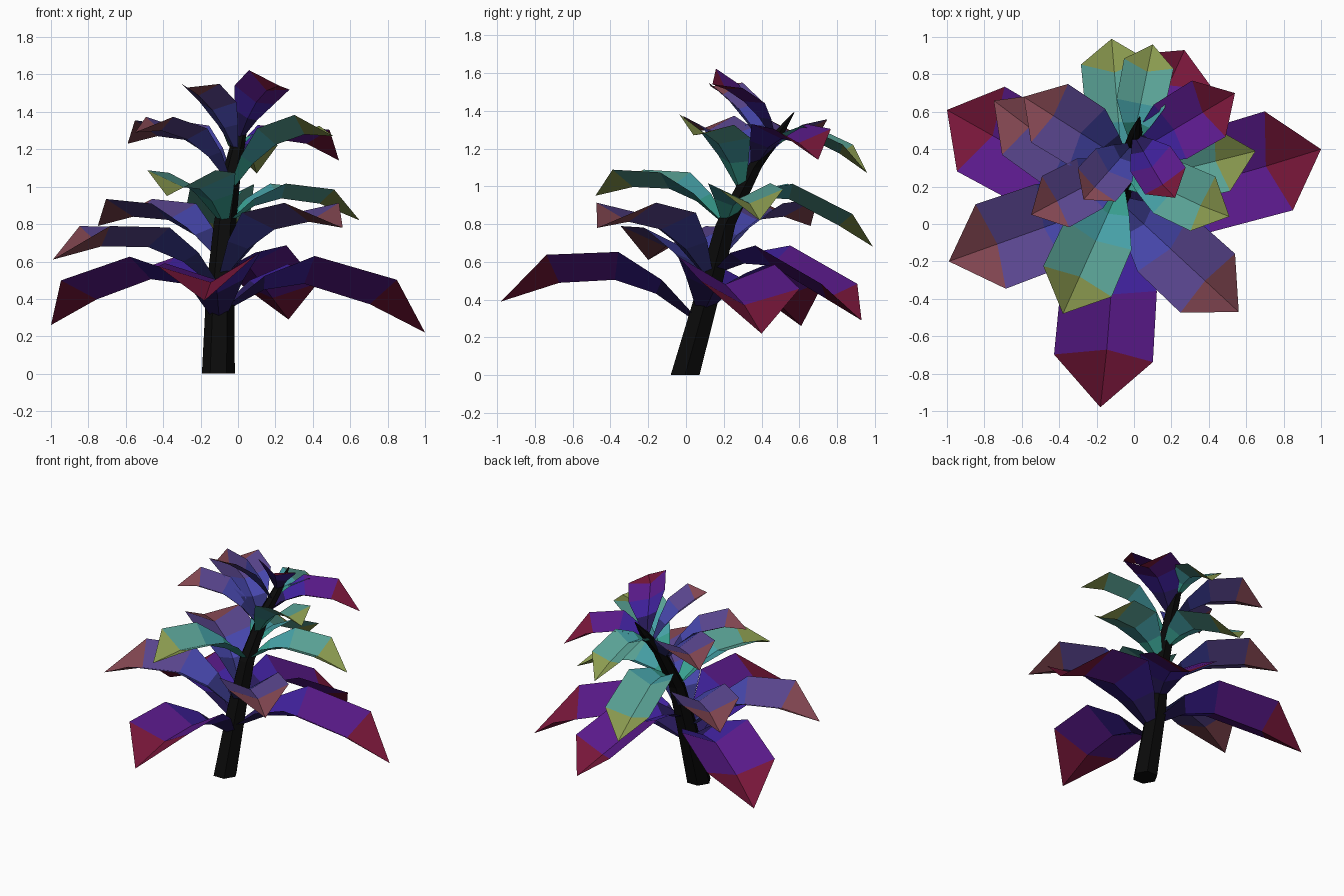
import bpy, math
from mathutils import Vector

if "Cube" in bpy.data.objects:
    bpy.data.objects.remove(bpy.data.objects["Cube"])


def material(name, rgb):
    m = bpy.data.materials.new(name)
    m.diffuse_color = (*rgb, 1)
    m.use_nodes = True
    m.node_tree.nodes["Principled BSDF"].inputs["Base Color"].default_value = m.diffuse_color
    return m


def build(name, verts, faces, mats, slots=None):
    mesh = bpy.data.meshes.new(name)
    mesh.from_pydata(verts, [], faces)
    for m in mats:
        mesh.materials.append(m)
    if slots:
        mesh.polygons.foreach_set("material_index", slots)
    mesh.update()
    obj = bpy.data.objects.new(name, mesh)
    bpy.context.collection.objects.link(obj)
    return obj


# Colour bands from leaf base to tip
PALETTES = {
    name: [material(f"{name}_{i}", c) for i, c in enumerate(cols)]
    for name, cols in {
        "purple": [(.02, .01, .1), (.05, .015, .33), (.1, .01, .25), (.18, .008, .04)],
        "blue": [(.03, .03, .18), (.06, .06, .4), (.1, .06, .27), (.22, .06, .08)],
        "teal": [(.04, .35, .28), (.06, .35, .38), (.1, .36, .3), (.26, .33, .08)],
    }.items()
}

# Stem: leaning six-sided tapered tube (x, y, z, radius)
STEM = [(-.105, -.005, 0, .088), (-.095, .12, .45, .075), (-.07, .21, .8, .06),
        (-.03, .36, 1.1, .047), (.01, .49, 1.28, .035), (.03, .57, 1.39, .004)]
SIDES = 6
verts, faces = [], [list(range(SIDES))[::-1]]
for x, y, z, r in STEM:
    for i in range(SIDES):
        a = math.tau * i / SIDES
        verts.append((x + r * math.cos(a), y + r * math.sin(a), z))
for j in range(len(STEM) - 1):
    for i in range(SIDES):
        k = (i + 1) % SIDES
        faces.append((j * SIDES + i, j * SIDES + k, (j + 1) * SIDES + k, (j + 1) * SIDES + i))
faces.append([(len(STEM) - 1) * SIDES + i for i in range(SIDES)])
build("stem", verts, faces, [material("dark_stem", (.003, .003, .003))])


def stem_at(z):
    for a, b in zip(STEM, STEM[1:]):
        if z <= b[2]:
            t = (z - a[2]) / (b[2] - a[2])
            return Vector(a[:3]).lerp(Vector(b[:3]), t)
    return Vector(STEM[-1][:3])


# Leaf: arched, V-folded blade with a pointed tip; the fold follows the arch normal
def leaf(name, root_z, tip, width, palette, roll=0):
    root, tip = stem_at(root_z), Vector(tip)
    flat = Vector((tip.x - root.x, tip.y - root.y, 0))
    side = Vector((-flat.y, flat.x, 0)).normalized() + Vector((0, 0, roll))
    arch = (1.22 if root_z > .95 else 1.06) * flat.length
    # Drooping leaves carry their shoulders nearer the tip
    shoulder = .74 + .35 * max(0, root.z - tip.z)
    verts = []
    for t, w in [(0, .1), (.19, .55), (.4, .97), (shoulder, 1)]:
        p = root.lerp(tip, t)
        p.z += arch * t * (1 - t)
        tangent = tip - root + Vector((0, 0, arch * (1 - 2 * t)))
        normal = tangent.cross(side).normalized()
        half = w * width / 2
        edge = p + normal * half * .12
        verts += [edge - side * half, p - normal * half * .36, edge + side * half]
    verts.append(tip)
    faces, slots = [], []
    for j in range(3):
        for i in (0, 1):
            a = j * 3 + i
            faces.append((a, a + 1, a + 4, a + 3))
            slots.append(j)
    faces += [(9, 10, 12), (10, 11, 12)]
    slots += [3, 3]
    build(name, verts, faces, PALETTES[palette], slots)


# Leaves from bottom to top: root height, tip, width, colouring, optional roll
LEAVES = [
    (.28, (-.18, -.98, .39), .53, "purple", .12),
    (.33, (1.0, .40, .22), .55, "purple", -.08),
    (.38, (-1.0, .61, .26), .52, "purple"),
    (.54, (.27, .93, .29), .46, "purple"),
    (.45, (-.99, -.20, .61), .48, "blue"),
    (.50, (.56, -.47, .78), .43, "blue"),
    (.60, (-.75, .66, .79), .41, "blue"),
    (.80, (.65, .39, .82), .35, "teal"),
    (.89, (-.12, .99, .68), .35, "teal"),
    (.80, (-.38, -.48, .95), .40, "teal"),
    (1.04, (-.59, .68, 1.23), .37, "blue"),
    (.97, (.51, .04, 1.27), .32, "teal", -.18),
    (1.02, (-.55, .05, 1.29), .31, "blue"),
    (1.10, (.54, .70, 1.14), .35, "purple"),
    (1.20, (.10, .96, 1.07), .27, "teal"),
    (1.19, (-.27, .13, 1.53), .27, "blue"),
    (1.25, (.22, .14, 1.54), .26, "purple", -.4),
]
for n, spec in enumerate(LEAVES, 1):
    leaf(f"leaf_{n:02d}", *spec)
